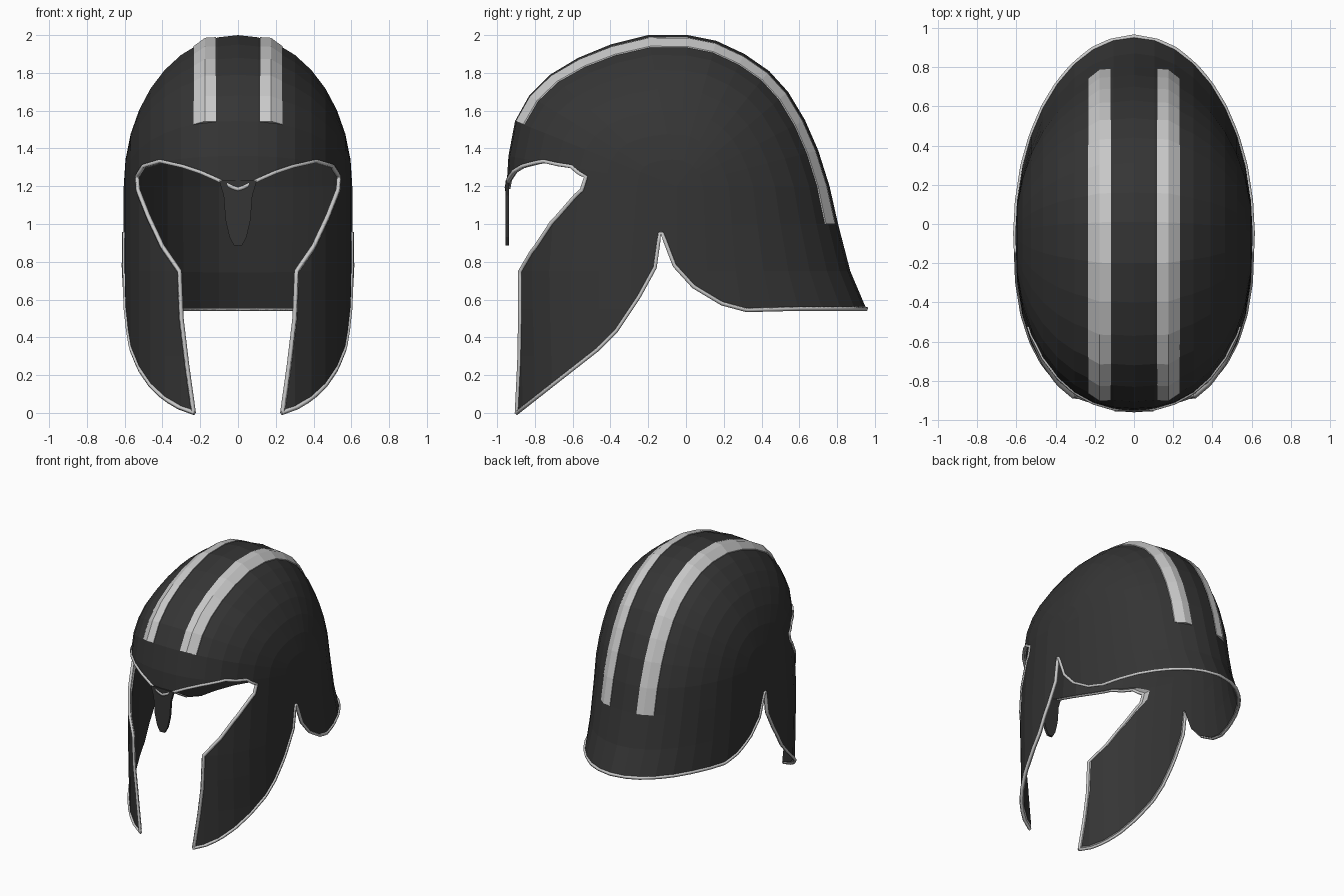
import bpy, bmesh, math
from mathutils import Vector
from mathutils.bvhtree import BVHTree

if "Cube" in bpy.data.objects:
    bpy.data.objects.remove(bpy.data.objects["Cube"], do_unlink=True)


def make_material(name, value):
    mat = bpy.data.materials.new(name)
    mat.use_nodes = True
    colour = (value, value, value, 1)
    mat.diffuse_color = colour
    mat.node_tree.nodes["Principled BSDF"].inputs["Base Color"].default_value = colour
    return mat


DARK = make_material("dark iron", 0.035)
LIGHT = make_material("light steel", 0.58)

HALF_WIDTH = 0.605
CENTRE_Y, CENTRE_Z = -0.05, 1.2

# Centre-line profile, front bottom over the crown to back bottom (y, z)
LEVELS = [-0.1, 0.3, 0.55, 0.75, 1.0]
FRONT = list(zip([-.93, -.935, -.945, -.95, -.95], LEVELS))
CROWN = [(-.95, 1.2), (-.94, 1.36), (-.905, 1.545), (-.83, 1.68), (-.72, 1.79),
         (-.57, 1.88), (-.4, 1.95), (-.2, 2), (.01, 2), (.16, 1.97), (.31, 1.9),
         (.44, 1.81), (.54, 1.7), (.63, 1.55), (.7, 1.39), (.76, 1.2)]
BACK = list(zip([.805, .87, .955, 1.05, 1.2], reversed(LEVELS)))
PROFILE = FRONT + CROWN + BACK


def shell_point(x, point, lift=0.0):
    """Shrink the centre-line profile towards the temple as x grows."""
    dy, dz = point[0] - CENTRE_Y, point[1] - CENTRE_Z
    n = 2
    if dy < 0:      # the face is squarer than the round back, most at the cheeks
        n += 0.3 * dy * dy / (dy * dy + dz * dz) if dz > 0 else 0.3 + 0.2 * min(1, -dz / 0.45)
    f = max(0, 1 - (abs(x) / HALF_WIDTH) ** n) ** (1 / n) + lift
    return Vector((x, CENTRE_Y + dy * f, CENTRE_Z + dz * (f if dz > 0 else 1)))


def add_object(name, bm, mats):
    bmesh.ops.recalc_face_normals(bm, faces=bm.faces)
    mesh = bpy.data.meshes.new(name)
    bm.to_mesh(mesh)
    bm.free()
    for mat in mats:
        mesh.materials.append(mat)
    obj = bpy.data.objects.new(name, mesh)
    bpy.context.collection.objects.link(obj)
    return obj


def loft(bm, rows, closed=False):
    """Skin consecutive rows of points with quads."""
    grid = [[bm.verts.new(p) for p in row] for row in rows]
    count = len(rows[0])
    for a, b in zip(grid, grid[1:]):
        for i in range(count if closed else count - 1):
            j = (i + 1) % count
            bm.faces.new((a[i], a[j], b[j], b[i]))
    if closed:
        bm.faces.new(grid[0])
        bm.faces.new(grid[-1])


def prism(name, outline, axis, low, high, mats, index=0):
    """Extrude a 2D outline along x (outline y, z) or y (outline x, z)."""
    def place(p, d):
        return (d, p[0], p[1]) if axis == "x" else (p[0], d, p[1])
    bm = bmesh.new()
    loft(bm, [[place(p, d) for p in outline] for d in (low, high)], closed=True)
    for face in bm.faces:
        face.material_index = index
    return add_object(name, bm, mats)


def bake(obj):
    """Turn the object with its modifiers into a plain mesh."""
    graph = bpy.context.evaluated_depsgraph_get()
    graph.update()
    return bpy.data.meshes.new_from_object(obj.evaluated_get(graph))


# Helmet shell
COLUMNS = 9
bm = bmesh.new()
rows = []
for j in range(-COLUMNS, COLUMNS + 1):
    x = HALF_WIDTH * math.sin(math.pi / 2 * j / COLUMNS)
    rows.append([shell_point(x, p) for p in PROFILE])
loft(bm, rows)
bmesh.ops.remove_doubles(bm, verts=bm.verts, dist=0.0005)
bmesh.ops.dissolve_degenerate(bm, edges=bm.edges, dist=0.0005)
bmesh.ops.recalc_face_normals(bm, faces=bm.faces)
crown_face = max(bm.faces, key=lambda f: f.calc_center_median().z)
flipped = crown_face.normal.z < 0
tree = BVHTree.FromBMesh(bm)
shell = add_object("helmet_shell", bm, [DARK, LIGHT])
thick = shell.modifiers.new("thickness", "SOLIDIFY")
thick.thickness = 0.02
thick.offset = 1 if flipped else -1

# Face opening (x, z) and lower edge (y, z)
FACE_EDGE = [(0, 1.185), (.03, 1.195), (.12, 1.24), (.2, 1.275), (.29, 1.305), (.41, 1.332),
             (.5, 1.305), (.535, 1.25), (.53, 1.18), (.475, 1.04), (.4, .88), (.31, .75),
             (.3, .5), (.27, .25), (.235, 0)]
LOWER_EDGE = [(-.897, 0), (-.7, .155), (-.47, .335), (-.37, .435), (-.25, .615), (-.165, .77),
              (-.14, .95), (-.125, .95), (-.06, .78), (.04, .67), (.19, .58),
              (.32, .545), (.6, .552), (.85, .552), (.953, .552)]


def mirrored(points):
    return [(-p[0],) + tuple(p[1:]) for p in reversed(points)]


face_half = FACE_EDGE + [(.22, -.3)]
face_outline = mirrored(face_half)[:-1] + face_half
lower_outline = [(-1.2, -.23)] + LOWER_EDGE + [(1.4, .552), (1.4, -.4), (-1.2, -.4)]
cutters = [prism("face_cutter", face_outline, "y", -1.5, -.2, [DARK, LIGHT], 1),
           prism("lower_cutter", lower_outline, "x", -1, 1, [DARK, LIGHT], 1)]
for cutter in cutters:
    cutter.hide_render = True
    cut = shell.modifiers.new("cut", "BOOLEAN")
    cut.operation, cut.solver, cut.object = "DIFFERENCE", "EXACT", cutter
mesh = bake(shell)
shell.modifiers.clear()
shell.data = mesh
for cutter in cutters:
    bpy.data.objects.remove(cutter, do_unlink=True)


# Rims: edges projected onto the shell and swept as thin beads
def project(edge, from_front):
    points = []
    steps = 5
    for a, b in zip(edge, edge[1:]):
        for i in range(steps + (b == edge[-1])):
            u, z = Vector(a).lerp(Vector(b), i / steps)
            if from_front:
                hit = tree.ray_cast(Vector((u, -3, z)), Vector((0, 1, 0)))[0]
            else:
                hit = tree.ray_cast(Vector((3, u, z)), Vector((-1, 0, 0)))[0]
            if hit:
                points.append(tuple(hit))
    return points


def rim(name, points, radius=0.013):
    curve = bpy.data.curves.new(name + "_path", "CURVE")
    curve.dimensions = "3D"
    curve.bevel_depth, curve.bevel_resolution = radius, 0
    curve.use_fill_caps = True
    spline = curve.splines.new("POLY")
    spline.points.add(len(points) - 1)
    for target, p in zip(spline.points, points):
        target.co = (*p, 1)
    path = bpy.data.objects.new(name + "_path", curve)
    bpy.context.collection.objects.link(path)
    mesh = bake(path)
    bpy.data.objects.remove(path, do_unlink=True)
    mesh.materials.clear()
    mesh.materials.append(LIGHT)
    bpy.context.collection.objects.link(bpy.data.objects.new(name, mesh))


face_points = project(FACE_EDGE, True)
rim("face_rim", mirrored(face_points)[:-1] + face_points)
lower_points = project(LOWER_EDGE, False)
rim("lower_rim", lower_points + mirrored(lower_points))

# Nose guard
nose_half = [(.1, 1.23), (.076, 1.15), (.066, 1.02), (.045, .93), (.02, .885)]
prism("nose_guard", nose_half + mirrored(nose_half), "y", -.955, -.936, [DARK])

# Two raised crest bands over the crown, bedded inside the shell thickness
SECTION = [(.115, -.012), (.117, .005), (.175, .024), (.235, .004), (.236, -.012)]
start = PROFILE.index(CROWN[2])
end = PROFILE.index(BACK[0])
for side, label in ((1, "left"), (-1, "right")):
    bm = bmesh.new()
    loft(bm, [[shell_point(side * x, p, lift) for x, lift in SECTION]
              for p in PROFILE[start:end + 1]], closed=True)
    add_object(label + "_crest_band", bm, [LIGHT])
